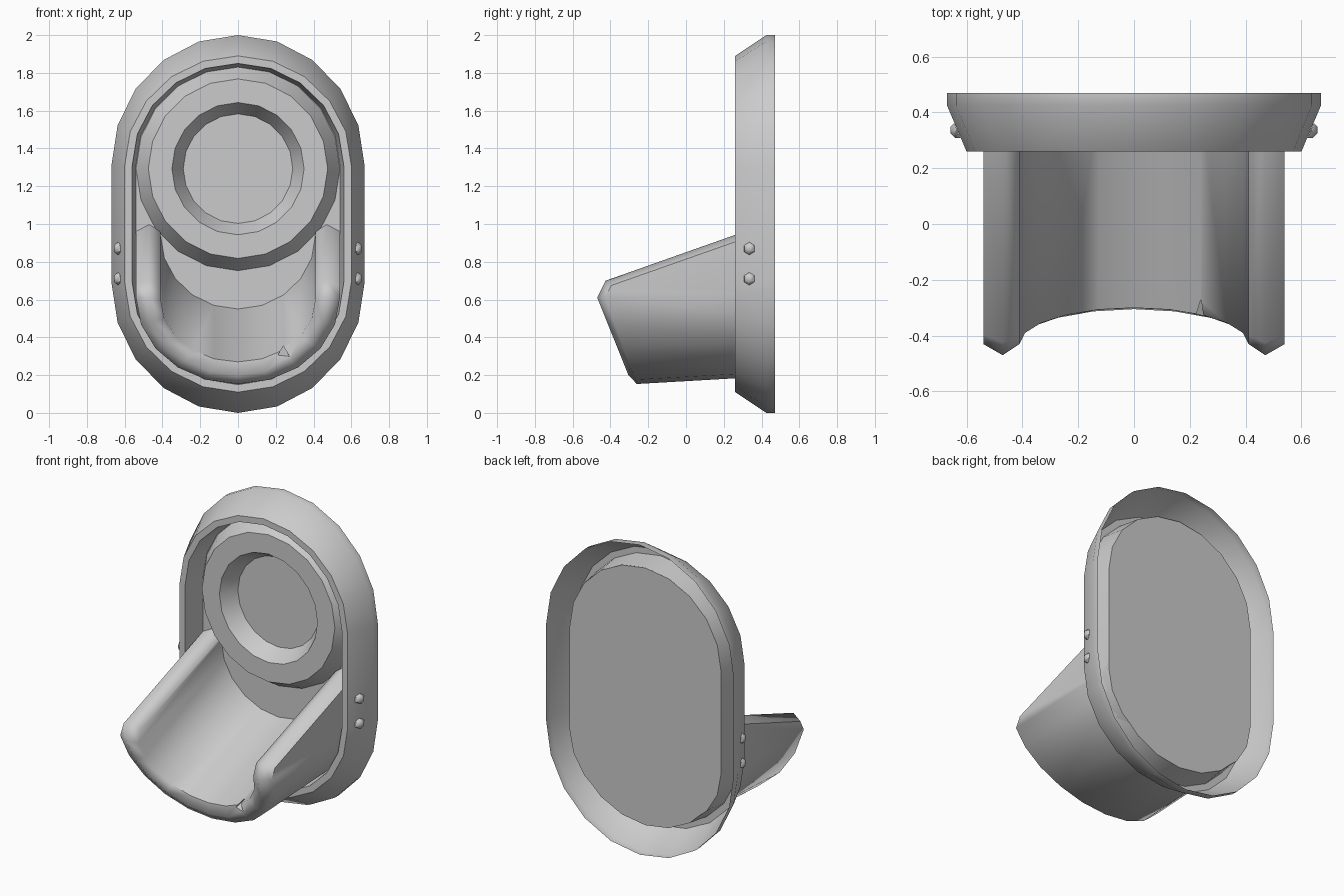
import bpy, bmesh, math
from mathutils import Vector

if "Cube" in bpy.data.objects:
    bpy.data.objects.remove(bpy.data.objects["Cube"])

N = 10       # segments per half arc
PANEL = .415  # depth of the recessed panel


def make(name, verts, faces, angle=35):
    me = bpy.data.meshes.new(name)
    me.from_pydata(verts, [], faces)
    ob = bpy.data.objects.new(name, me)
    bpy.context.collection.objects.link(ob)
    bpy.ops.object.select_all(action='DESELECT')
    ob.select_set(True)
    bpy.context.view_layer.objects.active = ob
    bpy.ops.object.mode_set(mode='EDIT')
    bpy.ops.mesh.select_all(action='SELECT')
    bpy.ops.mesh.normals_make_consistent(inside=False)
    bpy.ops.object.mode_set(mode='OBJECT')
    bpy.ops.object.shade_smooth_by_angle(angle=math.radians(angle))
    return ob


def stadium(w, h, y):
    pts = []
    for zc, start in ((1.31, 0), (0.69, math.pi)):
        for i in range(N + 1):
            a = start + math.pi * i / N
            pts.append((w * math.cos(a), y, zc + h * math.sin(a)))
    return pts


def circle(r, y, n=20):
    return [(r * math.sin(2 * math.pi * i / n), y,
             1.293 + r * math.cos(2 * math.pi * i / n)) for i in range(n)]


def loft(rings, cap=False):
    n = len(rings[0])
    faces = [(k * n + i, k * n + (i + 1) % n, (k + 1) * n + (i + 1) % n, (k + 1) * n + i)
             for k in range(len(rings) - 1) for i in range(n)]
    if cap:
        faces.append(tuple(range((len(rings) - 1) * n, len(rings) * n)))
    return [p for r in rings for p in r], faces


def chip(target, loc, direction, r, depth):
    # small three-sided nick in an edge
    bpy.ops.mesh.primitive_cone_add(vertices=3, radius1=r, radius2=0, depth=depth, location=loc)
    c = bpy.context.object
    c.name = target.name + "_chip_cutter"
    c.rotation_euler = Vector(direction).to_track_quat('Z', 'Y').to_euler()
    c.hide_render = True
    c.hide_set(True)
    m = target.modifiers.new("chip", 'BOOLEAN')
    m.operation, m.object, m.solver = 'DIFFERENCE', c, 'EXACT'


# Flared oval surround with recessed back panel
make("surround", *loft([stadium(.67, .69, .47), stadium(.67, .69, .425),
                        stadium(.60, .58, .26), stadium(.56, .54, .26),
                        stadium(.54, .52, PANEL)], cap=True))

# Raised round collar around the opening
make("collar", *loft([circle(.54, PANEL), circle(.475, .31),
                      circle(.35, .31), circle(.29, PANEL - .002)], cap=True))


# Open trough: U-shaped sections joined into a thick shell with a ridged lip
def u_section(w, zc, zb, y_top, y_bottom, z_end, y_end):
    pts = [(-w, y_end, z_end)]
    for i in range(N + 1):
        a = math.pi * i / N
        s = math.sin(a)
        pts.append((-w * math.cos(a), y_top + (y_bottom - y_top) * s, zc + (zb - zc) * s))
    return pts + [(w, y_end, z_end)]


sections = [u_section(.54, .64, .192, PANEL, PANEL, .96, PANEL),  # outer back
            u_section(.54, .61, .153, -.43, -.26, .675, -.395),   # outer front
            u_section(.47, .61, .20, -.47, -.305, .70, -.425),    # lip ridge
            u_section(.41, .60, .27, -.43, -.30, .675, -.40),     # inner front
            u_section(.41, .94, .55, PANEL, PANEL, .96, PANEL)]   # inner back
M = N + 3
verts = [p for s in sections for p in s]
faces = [(k * M + i, k * M + i + 1, (k + 1) * M + i + 1, (k + 1) * M + i)
         for k in range(4) for i in range(M - 1)]
left, right = len(verts), len(verts) + 1
verts += [(-.47, PANEL, .997), (.47, PANEL, .997)]
for e, ridge in ((0, left), (M - 1, right)):
    faces += [(e, M + e, 2 * M + e, ridge), (ridge, 2 * M + e, 3 * M + e, 4 * M + e)]
faces.append(tuple(range(M)) + (right,) + tuple(range(5 * M - 1, 4 * M - 1, -1)) + (left,))
trough = make("trough", verts, faces, 62)
chip(trough, (.24, -.30, .33), (0, .93, .3), .05, .16)

# Domed rivets on both flared sides
for side in (-1, 1):
    for z in (.71, .87):
        bpy.ops.mesh.primitive_uv_sphere_add(segments=6, ring_count=4, radius=.034,
                                             location=(side * .633, .335, z))
        rivet = bpy.context.object
        rivet.name = "rivet"
        bm = bmesh.new()
        bm.from_mesh(rivet.data)
        bmesh.ops.delete(bm, geom=[v for v in bm.verts if v.co.z < -.001], context='VERTS')
        bm.to_mesh(rivet.data)
        bm.free()
        rivet.scale.z = .75
        rivet.rotation_euler = Vector((side * .165, -.07, 0)).to_track_quat('Z', 'Y').to_euler()
        bpy.ops.object.shade_smooth_by_angle(angle=math.radians(50))
